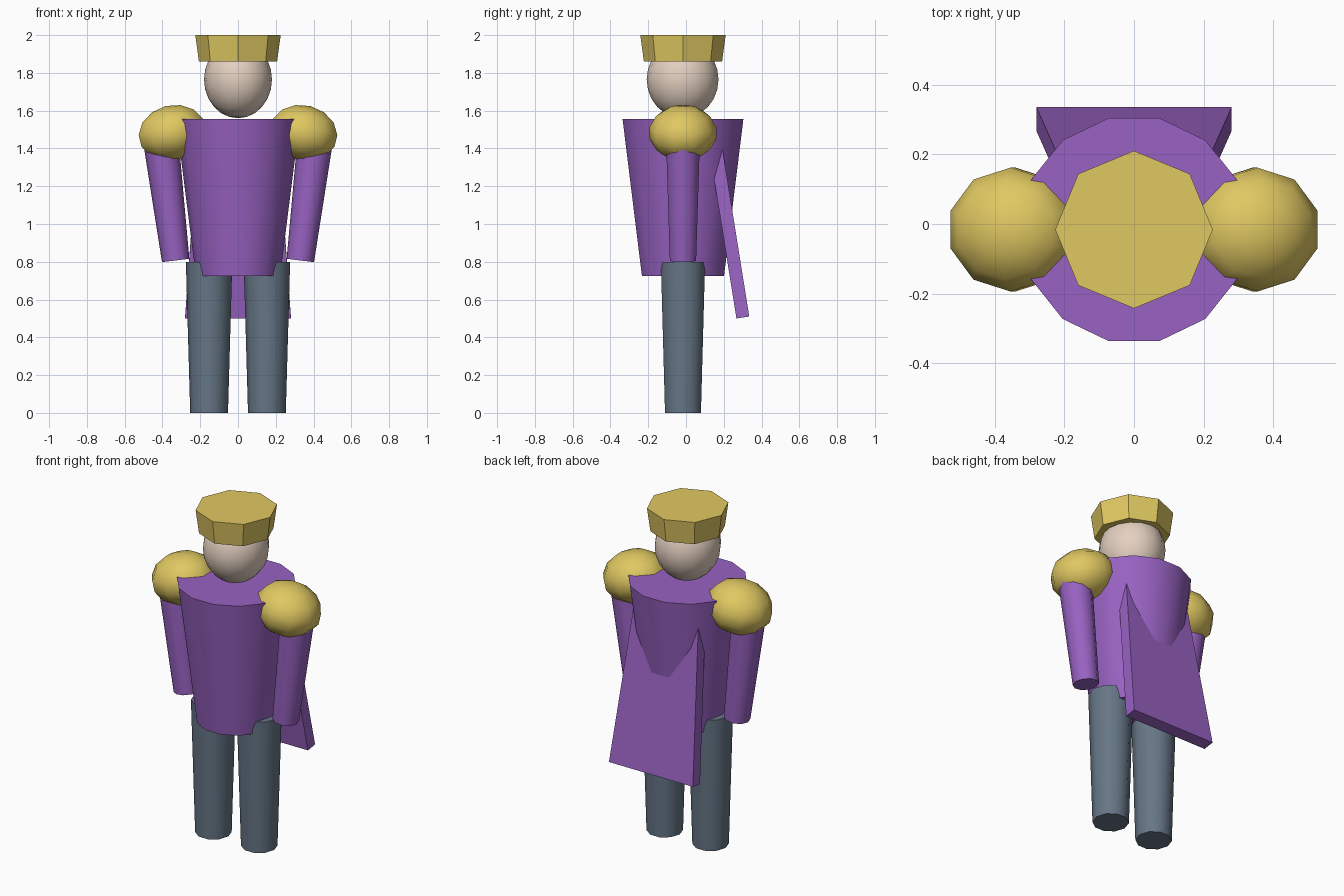
import bpy
import bmesh
from math import sin, cos, pi, radians
from mathutils import Vector, Matrix

if "Cube" in bpy.data.objects:
    bpy.data.objects.remove(bpy.data.objects["Cube"])

MID_Y = -0.016  # depth of the body's axis


def material(name, hex_code):
    def linear(c):
        return c / 12.92 if c <= 0.04045 else ((c + 0.055) / 1.055) ** 2.4
    rgba = [linear(int(hex_code[i:i + 2], 16) / 255) for i in (0, 2, 4)] + [1.0]
    mat = bpy.data.materials.new(name)
    mat.use_nodes = True
    mat.diffuse_color = rgba
    mat.node_tree.nodes["Principled BSDF"].inputs["Base Color"].default_value = rgba
    return mat


purple = material("purple cloth", "9862C2")
gold = material("gold", "E0C862")
skin = material("skin", "E4D0C0")
slate = material("slate grey", "667686")


def finish(name, bm, mat, smooth=True):
    bmesh.ops.recalc_face_normals(bm, faces=bm.faces)
    mesh = bpy.data.meshes.new(name)
    bm.to_mesh(mesh)
    bm.free()
    mesh.materials.append(mat)
    obj = bpy.data.objects.new(name, mesh)
    bpy.context.collection.objects.link(obj)
    if smooth:
        bpy.ops.object.select_all(action="DESELECT")
        obj.select_set(True)
        bpy.context.view_layer.objects.active = obj
        bpy.ops.object.shade_smooth_by_angle(angle=radians(42))
    return obj


def tapered(name, mat, bottom, top, r_bottom, r_top, sides, smooth=True):
    """Closed tapered prism between two points, with a corner on the x axis."""
    bm = bmesh.new()
    bottom, top = Vector(bottom), Vector(top)
    axis = (top - bottom).normalized()
    side = Vector((0, 1, 0)).cross(axis).normalized()
    depth = axis.cross(side)
    rings = []
    for centre, r in ((bottom, r_bottom), (top, r_top)):
        rings.append([bm.verts.new(centre + r * (cos(a) * side + sin(a) * depth))
                      for a in (2 * pi * i / sides for i in range(sides))])
    low, high = rings
    bm.faces.new(low)
    bm.faces.new(high)
    for i in range(sides):
        j = (i + 1) % sides
        bm.faces.new((low[i], low[j], high[j], high[i]))
    return finish(name, bm, mat, smooth)


def ball(name, mat, centre, radii, segments, rings, tilt=0.0, spin=0.0):
    bm = bmesh.new()
    bmesh.ops.create_uvsphere(bm, u_segments=segments, v_segments=rings, radius=1)
    matrix = (Matrix.Translation(centre) @ Matrix.Rotation(tilt, 4, "Y")
              @ Matrix.Diagonal((*radii, 1)) @ Matrix.Rotation(spin, 4, "Z"))
    bmesh.ops.transform(bm, matrix=matrix, verts=bm.verts)
    return finish(name, bm, mat)


# Torso, head and crown
tapered("torso", purple, (0, MID_Y, 0.725), (0, MID_Y, 1.555), 0.223, 0.328, 14)
ball("head", skin, (0, MID_Y - 0.002, 1.765), (0.18, 0.19, 0.205), 16, 12)
tapered("crown", gold, (0, MID_Y, 1.86), (0, MID_Y, 2.0), 0.207, 0.226, 8, smooth=False)

# Limbs and shoulder pads on both sides
for label, s in (("left", 1), ("right", -1)):
    tapered(label + "_leg", slate, (s * 0.153, MID_Y, 0), (s * 0.153, MID_Y, 0.8),
            0.1, 0.123, 10)
    tapered(label + "_arm", purple, (s * 0.33, MID_Y, 0.807), (s * 0.412, MID_Y, 1.47),
            0.073, 0.095, 10)
    # spin puts a corner of the pad on its outer end
    pad_spin = 0 if s > 0 else pi
    ball(label + "_shoulder_pad", gold, (s * 0.347, MID_Y, 1.482), (0.19, 0.182, 0.147),
         10, 7, tilt=s * radians(14), spin=pad_spin)

# Cape: leaning slab that narrows towards the shoulders
bm = bmesh.new()
corners = []
for half, y, z in ((0.28, 0.3, 0.505), (0.207, 0.136, 1.53)):
    for dy, dz in ((-0.033, -0.005), (0.035, 0.005)):
        for s in (-1, 1):
            corners.append(bm.verts.new((s * half, y + dy, z + dz)))
bmesh.ops.convex_hull(bm, input=corners)
bmesh.ops.dissolve_limit(bm, angle_limit=radians(2), verts=bm.verts, edges=bm.edges)
finish("cape", bm, purple, smooth=False)
